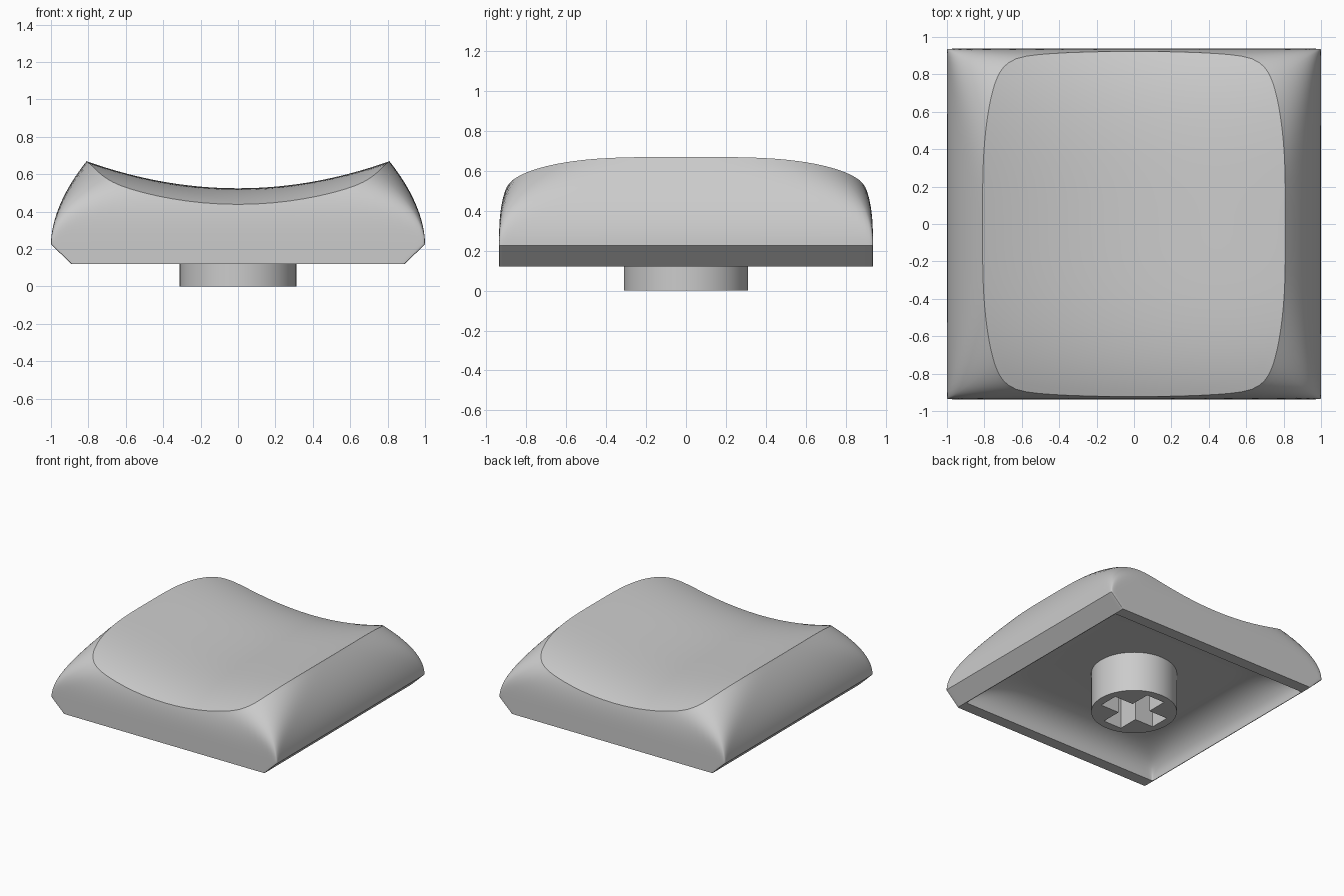
import bpy
import bmesh
from math import sin, cos, pi

if "Cube" in bpy.data.objects:
    bpy.data.objects.remove(bpy.data.objects["Cube"])

grey = bpy.data.materials.new("plain_grey")
grey.use_nodes = True
colour = (0.6, 0.6, 0.6, 1)
grey.diffuse_color = colour
grey.node_tree.nodes["Principled BSDF"].inputs["Base Color"].default_value = colour

COLUMNS = 32          # columns on each of the four walls
BASE, PEAK = 0.225, 0.70
SHARP = 0.004         # corner softness of a nearly square outline


def dish(x, y):
    """Height of the scooped top."""
    return 0.525 + 0.145 * (x / 0.81) ** 2 - 0.085 * (y / 0.92) ** 4


def outline(side, t, half_x, half_y, softness):
    """Point on a superellipse; t runs -1 to 1 along one of its four sides."""
    shrink = (1 + abs(t) ** (1 / softness)) ** -softness
    x, y = (1, t) if side % 2 == 0 else (-t, 1)
    sign = shrink if side < 2 else -shrink
    return x * half_x * sign, y * half_y * sign


def wall(side, t, z):
    """Point on the curved outer wall, whose corners soften with height."""
    u = (z - BASE) / (PEAK - BASE)
    x, y = outline(side, t, 1 - 0.215 * u ** 1.85, 0.937 - 0.155 * u ** 3,
                   SHARP + 0.29 * u ** 2)
    return x, y, z


def rim_height(side, t):
    """Height at which the wall meets the dish."""
    low, high = BASE, PEAK
    for _ in range(30):
        mid = (low + high) / 2
        x, y, z = wall(side, t, mid)
        low, high = (mid, high) if z < dish(x, y) else (low, mid)
    return low


# Columns crowd towards the corners
columns = [(s, sin(pi / 2 * (-1 + 2 * i / COLUMNS)))
           for s in range(4) for i in range(COLUMNS)]
rims = [rim_height(s, t) for s, t in columns]
rings = []

# Hollow underside, from the ceiling out to the opening
for i in range(10, -1, -1):
    a = pi / 2 * i / 10
    curl = 1 - cos(a)
    rings.append([(*outline(s, t, 0.885 - 0.27 * curl, 0.845 - 0.25 * curl,
                            SHARP + 0.2 * curl), 0.12 + 0.2 * sin(a))
                  for s, t in columns])

# Bottom edge: flat at front and back, chamfered to an edge at the sides
rings.append([(*outline(s, t, 0.89, 0.937, SHARP), 0.12) for s, t in columns])

# Outer walls up to the rim
for i in range(17):
    rings.append([wall(s, t, BASE + (rim - BASE) * i / 16)
                  for (s, t), rim in zip(columns, rims)])

# Scooped top
rim_ring = rings[-1]
for i in range(23, 0, -1):
    f = i / 24
    rings.append([(x * f, y * f, dish(x * f, y * f)) for x, y, _ in rim_ring])

bm = bmesh.new()
loops = [[bm.verts.new(p) for p in ring] for ring in rings]
count = len(columns)
for lower, upper in zip(loops, loops[1:]):
    for i in range(count):
        j = (i + 1) % count
        bm.faces.new((lower[i], lower[j], upper[j], upper[i]))
bm.faces.new(loops[0])
centre = bm.verts.new((0, 0, dish(0, 0)))
for i in range(count):
    bm.faces.new((loops[-1][i], loops[-1][(i + 1) % count], centre))
bmesh.ops.recalc_face_normals(bm, faces=bm.faces)
mesh = bpy.data.meshes.new("cap_shell")
bm.to_mesh(mesh)
bm.free()
shell = bpy.data.objects.new("cap_shell", mesh)
bpy.context.collection.objects.link(shell)

# Round stem with a cross-shaped socket, extruded from a filled 2D curve
STEM_TOP = 0.325
curve = bpy.data.curves.new("stem", "CURVE")
curve.dimensions = "2D"
curve.fill_mode = "BOTH"
curve.extrude = STEM_TOP / 2


def add_loop(points):
    spline = curve.splines.new("POLY")
    spline.points.add(len(points) - 1)
    for point, (x, y) in zip(spline.points, points):
        point.co = (x, y, 0, 1)
    spline.use_cyclic_u = True


add_loop([(0.312 * cos(2 * pi * i / 64), 0.312 * sin(2 * pi * i / 64)) for i in range(64)])
arm, half = 0.245, 0.08
cross = []
for c, s in ((1, 0), (0, 1), (-1, 0), (0, -1)):
    for x, y in ((arm, -half), (arm, half), (half, half)):
        cross.append((c * x - s * y, s * x + c * y))
add_loop(cross)
stem = bpy.data.objects.new("stem", curve)
stem.location.z = STEM_TOP / 2
bpy.context.collection.objects.link(stem)

# Turn the stem into a mesh, then shade and colour both parts
bpy.ops.object.select_all(action="DESELECT")
stem.select_set(True)
bpy.context.view_layer.objects.active = stem
bpy.ops.object.convert(target="MESH")
stem = bpy.context.view_layer.objects.active

bm = bmesh.new()
bm.from_mesh(stem.data)
bmesh.ops.remove_doubles(bm, verts=bm.verts, dist=0.0001)
bmesh.ops.recalc_face_normals(bm, faces=bm.faces)
bm.to_mesh(stem.data)
bm.free()

for part in (shell, stem):
    part.data.materials.clear()
    part.data.materials.append(grey)
    part.select_set(True)
bpy.ops.object.shade_smooth_by_angle(angle=pi / 6)
